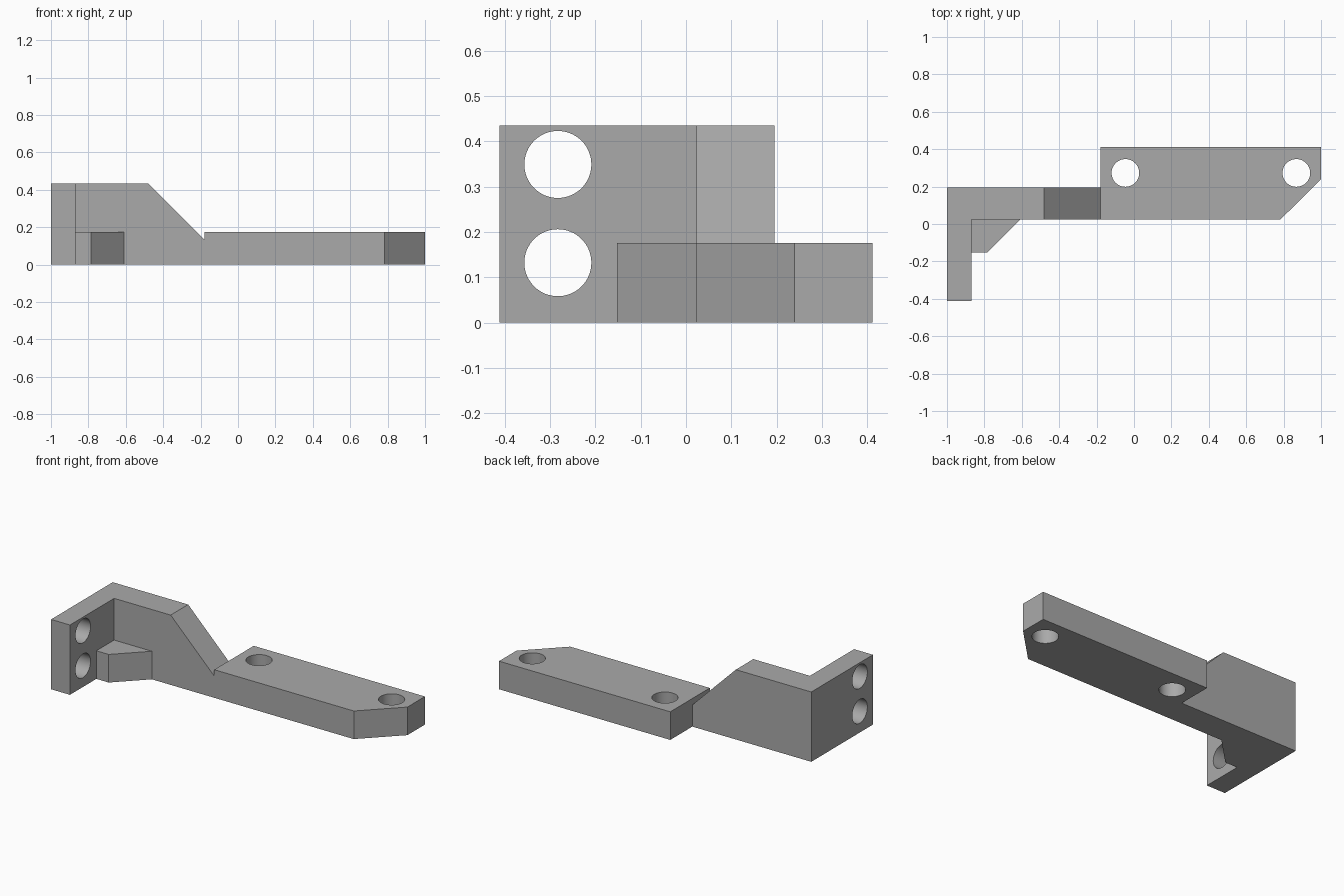
import bpy, bmesh, math
from mathutils import Matrix

cube = bpy.data.objects.get("Cube")
if cube:
    bpy.data.objects.remove(cube, do_unlink=True)

GREY = (0.4, 0.4, 0.4, 1)
mat = bpy.data.materials.new("plain grey")
mat.use_nodes = True
mat.diffuse_color = GREY
mat.node_tree.nodes["Principled BSDF"].inputs["Base Color"].default_value = GREY

LOW, HIGH = 0.175, 0.435      # plate thickness, wall height
FRONT, BACK = 0.023, 0.195    # wall faces in y
END = -0.18                   # where wall meets plate
FLANGE = -0.87                # inner face of flange
HOLE = 0.074


def finish(name, bm):
    bmesh.ops.recalc_face_normals(bm, faces=bm.faces)
    mesh = bpy.data.meshes.new(name)
    bm.to_mesh(mesh)
    bm.free()
    mesh.materials.append(mat)
    obj = bpy.data.objects.new(name, mesh)
    bpy.context.collection.objects.link(obj)
    return obj


def prism(name, outline, start, depth, axis="z"):
    """Extrude an outline along z (x,y points) or along y (x,z points)."""
    bm = bmesh.new()
    place = (lambda a, b: (a, b, start)) if axis == "z" else (lambda a, b: (a, start, b))
    face = bm.faces.new([bm.verts.new(place(a, b)) for a, b in outline])
    new = bmesh.ops.extrude_face_region(bm, geom=[face])["geom"]
    move = (0, 0, depth) if axis == "z" else (0, depth, 0)
    bmesh.ops.translate(bm, vec=move, verts=[v for v in new if isinstance(v, bmesh.types.BMVert)])
    return finish(name, bm)


def hole_cutter(name, centre, along_x=False):
    turn = Matrix.Rotation(math.pi / 2, 4, "Y") if along_x else Matrix()
    bm = bmesh.new()
    bmesh.ops.create_cone(bm, cap_ends=True, segments=64, radius1=HOLE, radius2=HOLE,
                          depth=0.6, matrix=Matrix.Translation(centre) @ turn)
    return finish(name, bm)


def combine(body, tool, operation):
    """Apply a boolean and remove the helper."""
    mod = body.modifiers.new(operation.title(), "BOOLEAN")
    mod.operation, mod.solver, mod.object = operation, "EXACT", tool
    bpy.context.view_layer.objects.active = body
    bpy.ops.object.modifier_apply(modifier=mod.name)
    bpy.data.objects.remove(tool, do_unlink=True)


# L-shaped upright: end flange and wall
bracket = prism("mounting_bracket",
                [(-1, -0.412), (FLANGE, -0.412), (FLANGE, FRONT), (END, FRONT), (END, BACK), (-1, BACK)],
                0, HIGH)

# Slope down the wall towards the plate
slope = prism("slope_cutter", [(-0.48, HIGH), (END, 0.135), (0, -0.045), (0, 0.6), (-0.645, 0.6)],
              -0.1, 0.5, "y")
combine(bracket, slope, "DIFFERENCE")

# Mounting plate with chamfered corner
plate = prism("mounting_plate",
              [(END, FRONT), (0.782, FRONT), (1, 0.24), (1, 0.412), (END, 0.412)], 0, LOW)
combine(bracket, plate, "UNION")

# Inner corner gusset
gusset = prism("corner_gusset",
               [(FLANGE, -0.152), (-0.785, -0.152), (-0.61, FRONT), (FLANGE, FRONT)], 0, LOW)
combine(bracket, gusset, "UNION")

# Screw holes through plate and flange
for x in (-0.046, 0.868):
    combine(bracket, hole_cutter("plate_hole", (x, 0.273, 0.1)), "DIFFERENCE")
for z in (0.132, 0.349):
    combine(bracket, hole_cutter("flange_hole", (-0.95, -0.283, z), True), "DIFFERENCE")

# Merge flush faces and keep only the hole walls smooth
bm = bmesh.new()
bm.from_mesh(bracket.data)
bmesh.ops.remove_doubles(bm, verts=bm.verts, dist=0.0001)
bmesh.ops.dissolve_limit(bm, angle_limit=0.01, verts=bm.verts, edges=bm.edges)
bm.to_mesh(bracket.data)
bm.free()
bracket.select_set(True)
bpy.context.view_layer.objects.active = bracket
bpy.ops.object.shade_smooth_by_angle(angle=math.radians(30))
